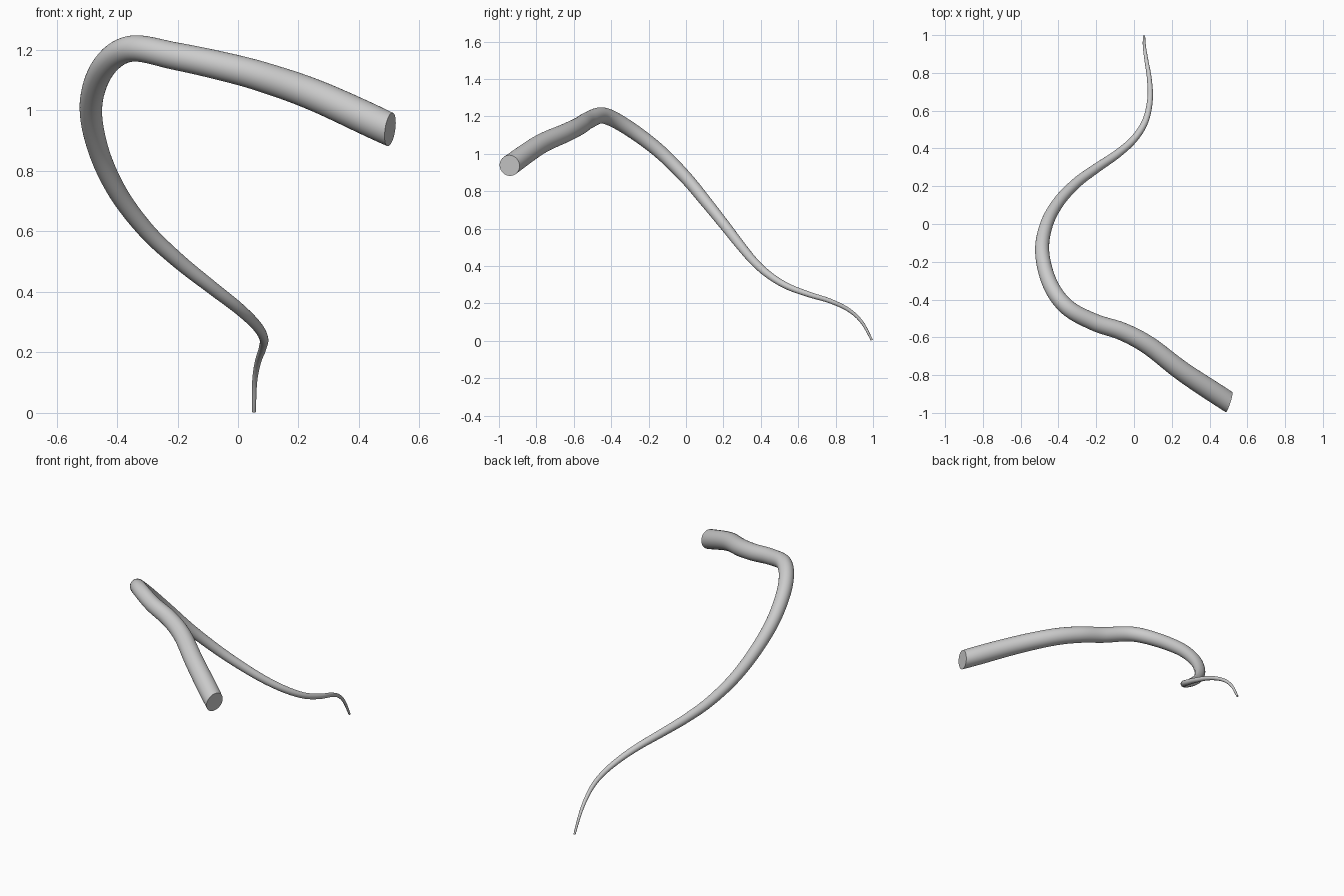
import bpy, bmesh, math
from mathutils import Vector

if "Cube" in bpy.data.objects:
    bpy.data.objects.remove(bpy.data.objects["Cube"])

# Centre line of the tapering tail, from thick end to tip
PATH = [Vector(p) for p in (
    (.503, -.943, .937), (.26, -.783, 1.048), (.08, -.645, 1.111), (-.06, -.57, 1.148),
    (-.21, -.52, 1.18), (-.355, -.44, 1.204), (-.445, -.315, 1.142), (-.486, -.15, 1.02),
    (-.464, -.005, .877), (-.4, .115, .733), (-.305, .217, .605), (-.2, .295, .505),
    (-.09, .37, .417), (.0, .45, .347), (.06, .545, .29), (.085, .66, .247),
    (.081, .77, .213), (.065, .87, .165), (.055, .94, .1), (.053, .994, .004))]
SIDES, STEPS = 32, 8


def catmull(a, b, c, d, t):
    return .5 * (2 * b + (c - a) * t + (2 * a - 5 * b + 4 * c - d) * t * t
                 + (3 * b - a - 3 * c + d) * t ** 3)


# Smooth the path
ext = [2 * PATH[0] - PATH[1]] + PATH + [2 * PATH[-1] - PATH[-2]]
pts = [catmull(*ext[i:i + 4], k / STEPS) for i in range(len(PATH) - 1) for k in range(STEPS)]
pts.append(PATH[-1])
arc = [0]
for a, b in zip(pts, pts[1:]):
    arc.append(arc[-1] + (b - a).length)

# Sweep a shrinking circle along it; the thick end is cut slightly askew
bm = bmesh.new()
rings = []
side = Vector((0, 0, 1))
cut = Vector((-.94, .3, .14)).normalized()
for i, p in enumerate(pts):
    tan = (pts[min(i + 1, len(pts) - 1)] - pts[max(i - 1, 0)]).normalized()
    tan = tan.lerp(cut, max(0, 1 - arc[i] / .15)).normalized()
    side = (side - tan * side.dot(tan)).normalized()
    other = tan.cross(side)
    t = arc[i] / arc[-1]
    r = .056 * (1 - t) + .006 * t + .016 * t * (1 - t)
    rings.append([bm.verts.new(p + r * (math.cos(a) * side + math.sin(a) * other))
                  for a in (2 * math.pi * k / SIDES for k in range(SIDES))])
for a, b in zip(rings, rings[1:]):
    for k in range(SIDES):
        n = (k + 1) % SIDES
        bm.faces.new((a[k], a[n], b[n], b[k]))
bm.faces.new(rings[0])
bm.faces.new(rings[-1])
bmesh.ops.recalc_face_normals(bm, faces=bm.faces)

mesh = bpy.data.meshes.new("tail")
bm.to_mesh(mesh)
bm.free()
tail = bpy.data.objects.new("tail", mesh)
bpy.context.collection.objects.link(tail)
bpy.context.view_layer.objects.active = tail
tail.select_set(True)
bpy.ops.object.shade_smooth_by_angle(angle=math.radians(40))
